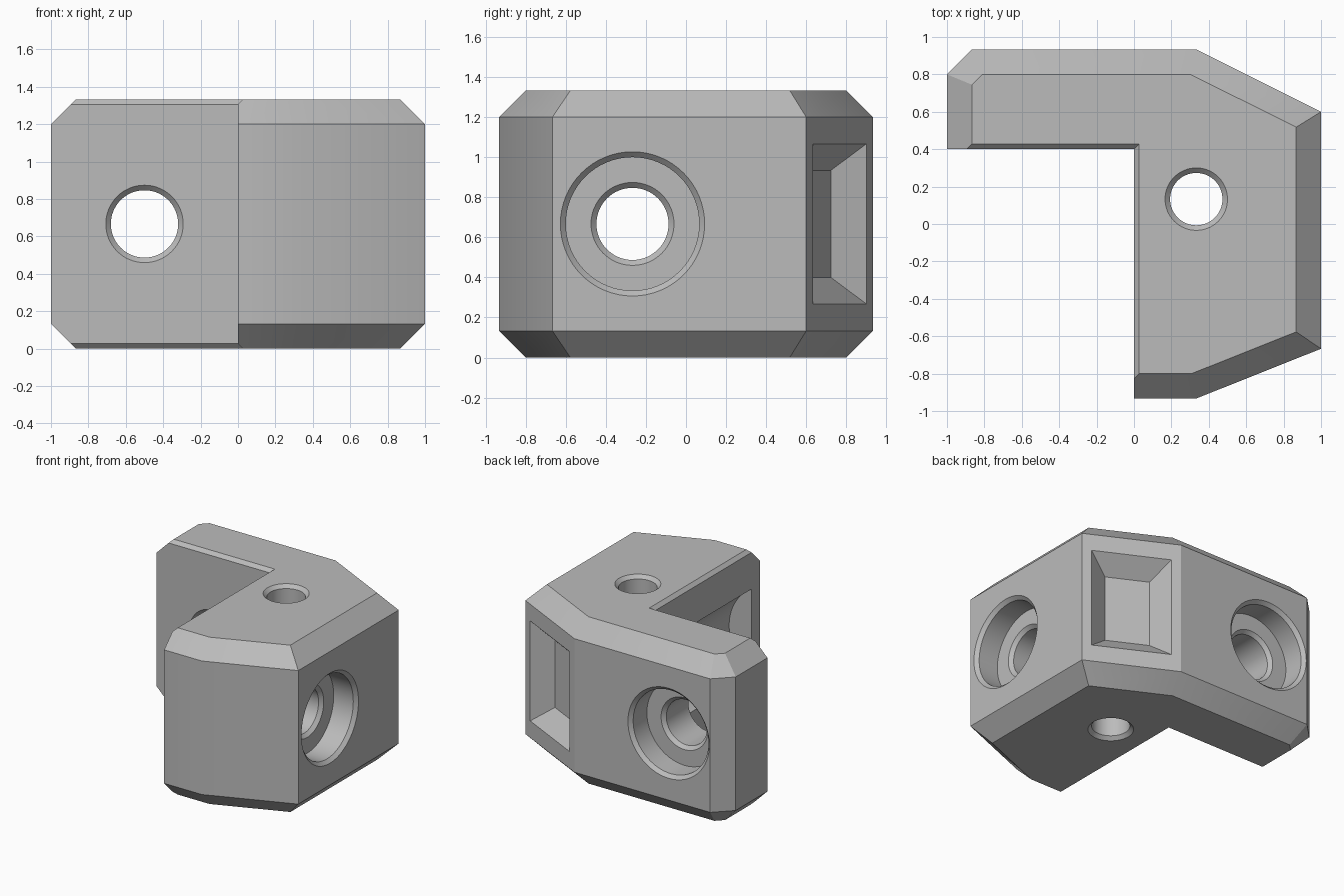
import bpy, bmesh, math
from mathutils import Vector

if "Cube" in bpy.data.objects:
    bpy.data.objects.remove(bpy.data.objects["Cube"], do_unlink=True)

grey = bpy.data.materials.new("plain_grey")
grey.use_nodes = True
grey.diffuse_color = (0.5, 0.5, 0.5, 1)
grey.node_tree.nodes["Principled BSDF"].inputs["Base Color"].default_value = (0.5, 0.5, 0.5, 1)

HEIGHT, MID, EDGE, SMALL = 1.333, 0.667, 0.133, 0.027


def make_object(name, bm):
    bmesh.ops.recalc_face_normals(bm, faces=bm.faces)
    mesh = bpy.data.meshes.new(name)
    bm.to_mesh(mesh)
    bm.free()
    mesh.materials.append(grey)
    obj = bpy.data.objects.new(name, mesh)
    bpy.context.collection.objects.link(obj)
    return obj


def loft(name, rings):
    """Closed solid through rings of equal point count."""
    bm = bmesh.new()
    loops = [[bm.verts.new(p) for p in ring] for ring in rings]
    for a, b in zip(loops, loops[1:]):
        for i in range(len(a)):
            j = (i + 1) % len(a)
            bm.faces.new((a[i], a[j], b[j], b[i]))
    bm.faces.new(loops[0])
    bm.faces.new(loops[-1])
    return make_object(name, bm)


def turned(name, start, direction, profile, sides=64):
    """Turned solid: profile is (distance along axis, radius)."""
    axis = Vector(direction).normalized()
    u = axis.orthogonal().normalized()
    v = axis.cross(u)
    rings = []
    for t, r in profile:
        angles = [2 * math.pi * i / sides for i in range(sides)]
        rings.append([Vector(start) + axis * t + r * (u * math.cos(a) + v * math.sin(a))
                      for a in angles])
    return loft(name, rings)


# Outer block, with every outer edge chamfered at top and bottom
outline = [(-1, -.933), (.333, -.933), (1, -.667), (1, .6),
           (.333, .933), (-.867, .933), (-1, .8)]
body = loft("corner_bracket", [[(x, y, z) for x, y in outline] for z in (0, HEIGHT)])
bm = bmesh.new()
bm.from_mesh(body.data)
for (x0, y0), (x1, y1) in zip(outline, outline[1:] + outline[:1]):
    normal = Vector((y1 - y0, x0 - x1, 0)).normalized()
    for z, up in ((HEIGHT - EDGE, 1), (EDGE, -1)):
        bmesh.ops.bisect_plane(bm, geom=bm.verts[:] + bm.edges[:] + bm.faces[:],
                               plane_co=(x0, y0, z), plane_no=normal + Vector((0, 0, up)),
                               clear_outer=True, dist=1e-5)
        bmesh.ops.holes_fill(bm, edges=[e for e in bm.edges if e.is_boundary], sides=0)
bmesh.ops.recalc_face_normals(bm, faces=bm.faces)
bm.to_mesh(body.data)
bm.free()

cutters = []

# Inner corner, flared for the thin chamfers
flare = [(-.1, .1 + SMALL), (SMALL, 0), (HEIGHT - SMALL, 0), (HEIGHT + .1, .1 + SMALL)]
cutters.append(loft("inner_corner_cutter", [
    [(-2, -2, z), (o, -2, z), (o, .4 + o, z), (-2, .4 + o, z)] for z, o in flare]))


# Counterbored screw holes through both arms
def screw_profile(length):
    return [(-.05, .36 + .05), (SMALL, .333), (.2, .333), (.2, .207), (.2 + SMALL, .18),
            (length - SMALL, .18), (length + .05, .18 + SMALL + .05)]


cutters.append(turned("back_hole_cutter", (-.5, .933, MID), (0, -1, 0), screw_profile(.533)))
cutters.append(turned("side_hole_cutter", (1, -.267, MID), (-1, 0, 0), screw_profile(1)))

# Upright hole with chamfered rims
cutters.append(turned("upright_hole_cutter", (.333, .133, 0), (0, 0, 1), [
    (-.05, .217), (SMALL, .14), (HEIGHT - SMALL, .14), (HEIGHT + .05, .217)]))

# Tapered pocket in the slanted back corner
along = Vector((2, -1, 0)).normalized()
outward = Vector((1, 2, 0)).normalized()
centre = Vector((.667, .767, MID))
rings = []
for depth in (.05, -EDGE):
    w, h = .3 + depth, .4 + depth
    rings.append([centre + outward * depth + along * sx * w + Vector((0, 0, sz * h))
                  for sx, sz in ((-1, -1), (1, -1), (1, 1), (-1, 1))])
cutters.append(loft("pocket_cutter", rings))

# Rounded hollow in the inner face of the front arm
cutters.append(turned("inner_hollow_cutter", (-.2, -.83, MID), (0, 1, 0),
                      [(0, .4), (.8, .4)]))

# Cut everything out of the block
bpy.context.view_layer.objects.active = body
for cutter in cutters:
    mod = body.modifiers.new(cutter.name, "BOOLEAN")
    mod.operation = "DIFFERENCE"
    mod.solver = "EXACT"
    mod.object = cutter
    bpy.ops.object.modifier_apply(modifier=mod.name)
for cutter in cutters:
    bpy.data.objects.remove(cutter, do_unlink=True)

# Smooth bores, crisp edges
bpy.ops.object.select_all(action="DESELECT")
body.select_set(True)
bpy.ops.object.shade_smooth_by_angle(angle=math.radians(24))
